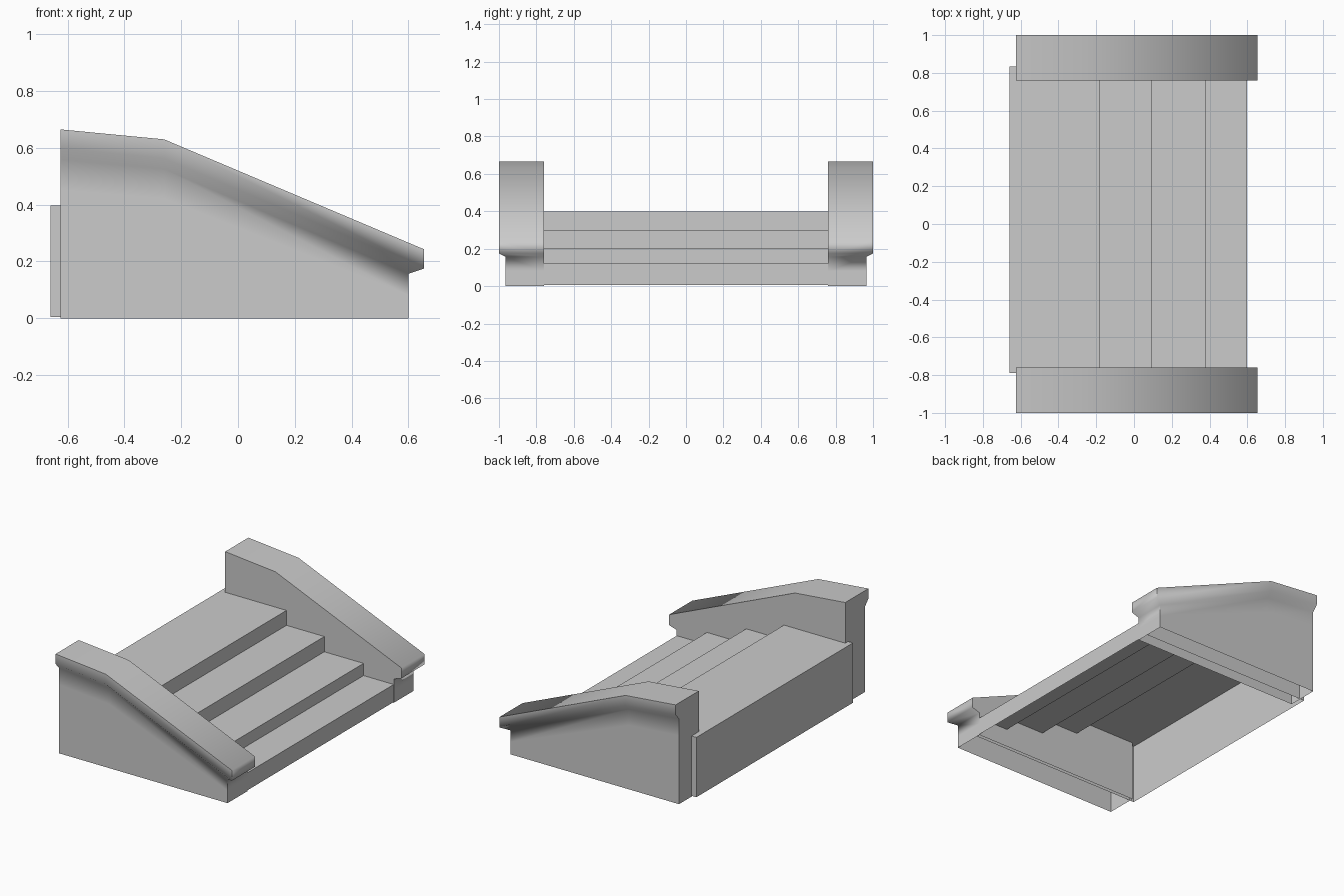
import bpy, bmesh, math

if "Cube" in bpy.data.objects:
    bpy.data.objects.remove(bpy.data.objects["Cube"])

BACK, BEND, INNER = -0.625, -0.26, 0.76


def finish(name, bm):
    bmesh.ops.recalc_face_normals(bm, faces=bm.faces[:])
    mesh = bpy.data.meshes.new(name)
    bm.to_mesh(mesh)
    bm.free()
    obj = bpy.data.objects.new(name, mesh)
    bpy.context.collection.objects.link(obj)
    return obj


def side_wall(name, side):
    """Open-bottomed parapet with a coping moulded on its outer and front sides."""
    bm = bmesh.new()

    def vert(x, y, z):
        return bm.verts.new((x, y * side, z))

    # Each ring: front x, outer y, heights at the back, bend and front
    rings = []
    for xf, yo, zb, zm, zf in [
        (0.655, 1.0, 0.665, 0.63, 0.243),
        (0.655, 1.0, 0.60, 0.563, 0.175),
        (0.60, 0.965, 0.56, 0.525, 0.157),
        (0.60, 0.965, 0.45, 0.42, 0.08),
        (0.60, 0.965, 0.0, 0.0, 0.0),
    ]:
        rings.append([vert(BACK, yo, zb), vert(BEND, yo, zm),
                      vert(xf, yo, zf), vert(xf, INNER, zf)])
    for a, b in zip(rings, rings[1:]):
        for i in range(3):
            bm.faces.new((a[i], a[i + 1], b[i + 1], b[i]))

    # Coping top, flat back and flat inner face
    top_back = vert(BACK, INNER, 0.665)
    top_bend = vert(BEND, INNER, 0.63)
    low_back = vert(BACK, INNER, 0.0)
    r = rings[0]
    bm.faces.new((top_back, top_bend, r[1], r[0]))
    bm.faces.new((top_bend, r[3], r[2], r[1]))
    bm.faces.new([top_back] + [q[0] for q in rings] + [low_back])
    bm.faces.new([top_back, top_bend] + [q[3] for q in rings] + [low_back])

    obj = finish(name, bm)
    bpy.ops.object.select_all(action='DESELECT')
    obj.select_set(True)
    bpy.context.view_layer.objects.active = obj
    bpy.ops.object.shade_smooth_by_angle(angle=math.radians(80))


def stair_flight():
    """Hollow stepped shell, open underneath, tucked into both walls."""
    profile = [(-0.66, 0.005), (-0.66, 0.398), (-0.18, 0.398), (-0.18, 0.3),
               (0.095, 0.3), (0.095, 0.2), (0.38, 0.2), (0.38, 0.12),
               (0.599, 0.12), (0.599, 0.005)]
    bm = bmesh.new()
    near = [bm.verts.new((x, -0.79, z)) for x, z in profile]
    far = [bm.verts.new((x, 0.835, z)) for x, z in profile]
    for i in range(len(profile) - 1):
        bm.faces.new((near[i], near[i + 1], far[i + 1], far[i]))
    bm.faces.new(near)
    bm.faces.new(far)
    finish("steps", bm)


side_wall("front_side_wall", -1)
side_wall("back_side_wall", 1)
stair_flight()
